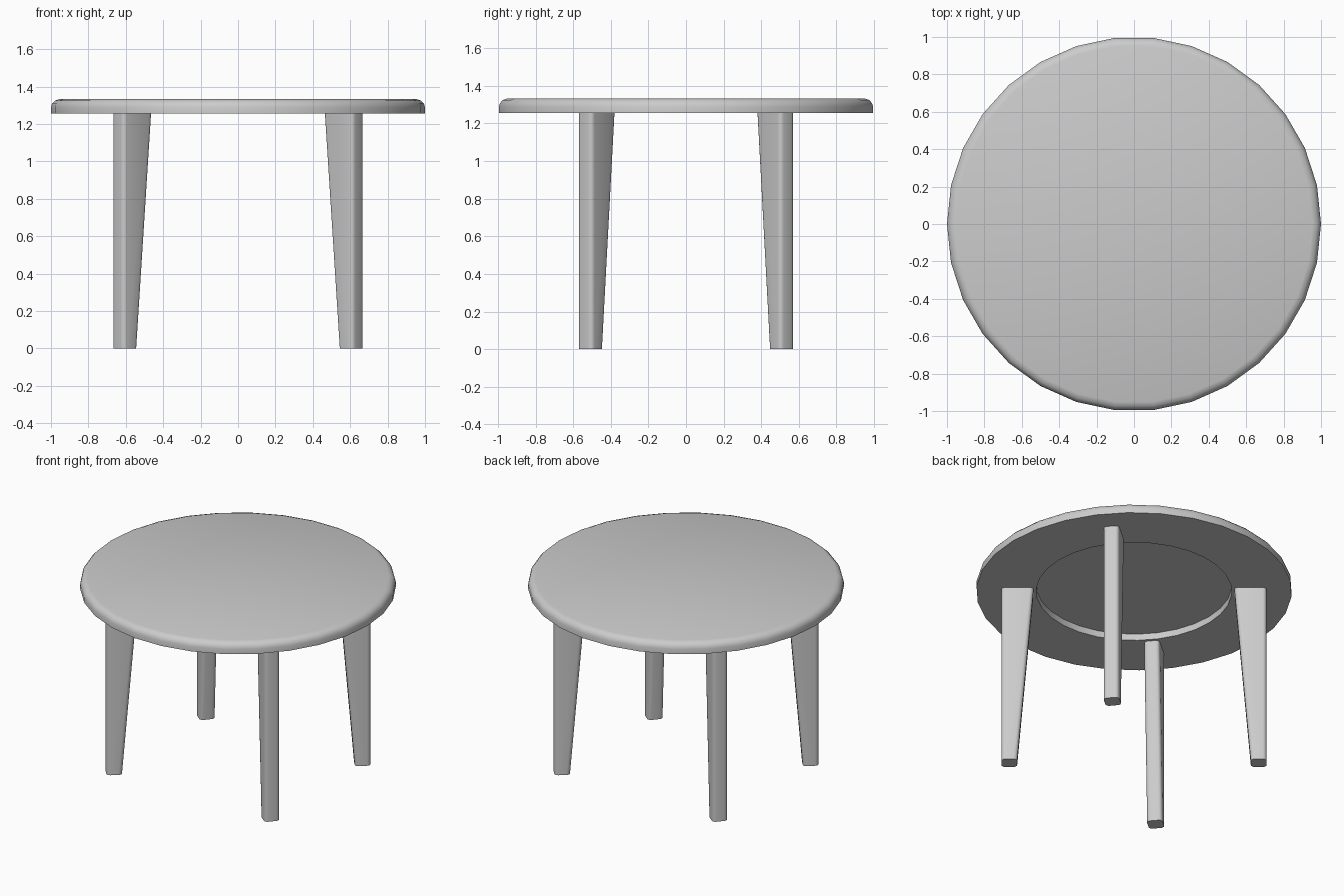
import bpy, bmesh, math

if "Cube" in bpy.data.objects:
    bpy.data.objects.remove(bpy.data.objects["Cube"])

SIDES = 30
UNDER, TOP = 1.255, 1.333


def finish(name, bm, angle):
    bmesh.ops.recalc_face_normals(bm, faces=bm.faces[:])
    mesh = bpy.data.meshes.new(name)
    bm.to_mesh(mesh)
    bm.free()
    obj = bpy.data.objects.new(name, mesh)
    bpy.context.collection.objects.link(obj)
    bpy.ops.object.select_all(action='DESELECT')
    obj.select_set(True)
    bpy.context.view_layer.objects.active = obj
    bpy.ops.object.shade_smooth_by_angle(angle=math.radians(angle))
    return obj


# Table top: lathed profile with a shallow round recess underneath
def table_top():
    profile = [(0.62, UNDER + 0.045), (0.62, UNDER), (1.0, UNDER), (1.0, 1.29),
               (0.994, 1.309), (0.979, 1.325), (0.955, TOP)]
    bm = bmesh.new()
    rings = []
    for r, z in profile:
        rings.append([bm.verts.new((r * math.cos(2 * math.pi * i / SIDES),
                                    r * math.sin(2 * math.pi * i / SIDES), z))
                      for i in range(SIDES)])
    for a, b in zip(rings, rings[1:]):
        for i in range(SIDES):
            j = (i + 1) % SIDES
            bm.faces.new((a[i], a[j], b[j], b[i]))
    bm.faces.new(rings[0])
    bm.faces.new(rings[-1])
    finish("table_top", bm, 35)


# Leg: vertical outer face, tapered inner face, rounded long edges
def leg(name, angle):
    outer, half = 0.84, 0.05
    side = [(outer, 0), (outer, UNDER), (outer - 0.204, UNDER), (outer - 0.1, 0)]
    c, s = math.cos(angle), math.sin(angle)
    bm = bmesh.new()
    near, far = [[bm.verts.new((r * c - t * s, r * s + t * c, z)) for r, z in side]
                 for t in (-half, half)]
    bm.faces.new(near)
    bm.faces.new(far)
    for i in range(4):
        j = (i + 1) % 4
        bm.faces.new((near[i], near[j], far[j], far[i]))
    long_edges = [e for e in bm.edges if abs(e.verts[0].co.z - e.verts[1].co.z) > 0.5]
    bmesh.ops.bevel(bm, geom=long_edges, offset=0.024, segments=4,
                    profile=0.5, affect='EDGES')
    finish(name, bm, 35)


table_top()
for name, deg in (("back_right_leg", 40), ("back_left_leg", 140),
                  ("front_left_leg", 220), ("front_right_leg", 320)):
    leg(name, math.radians(deg))
